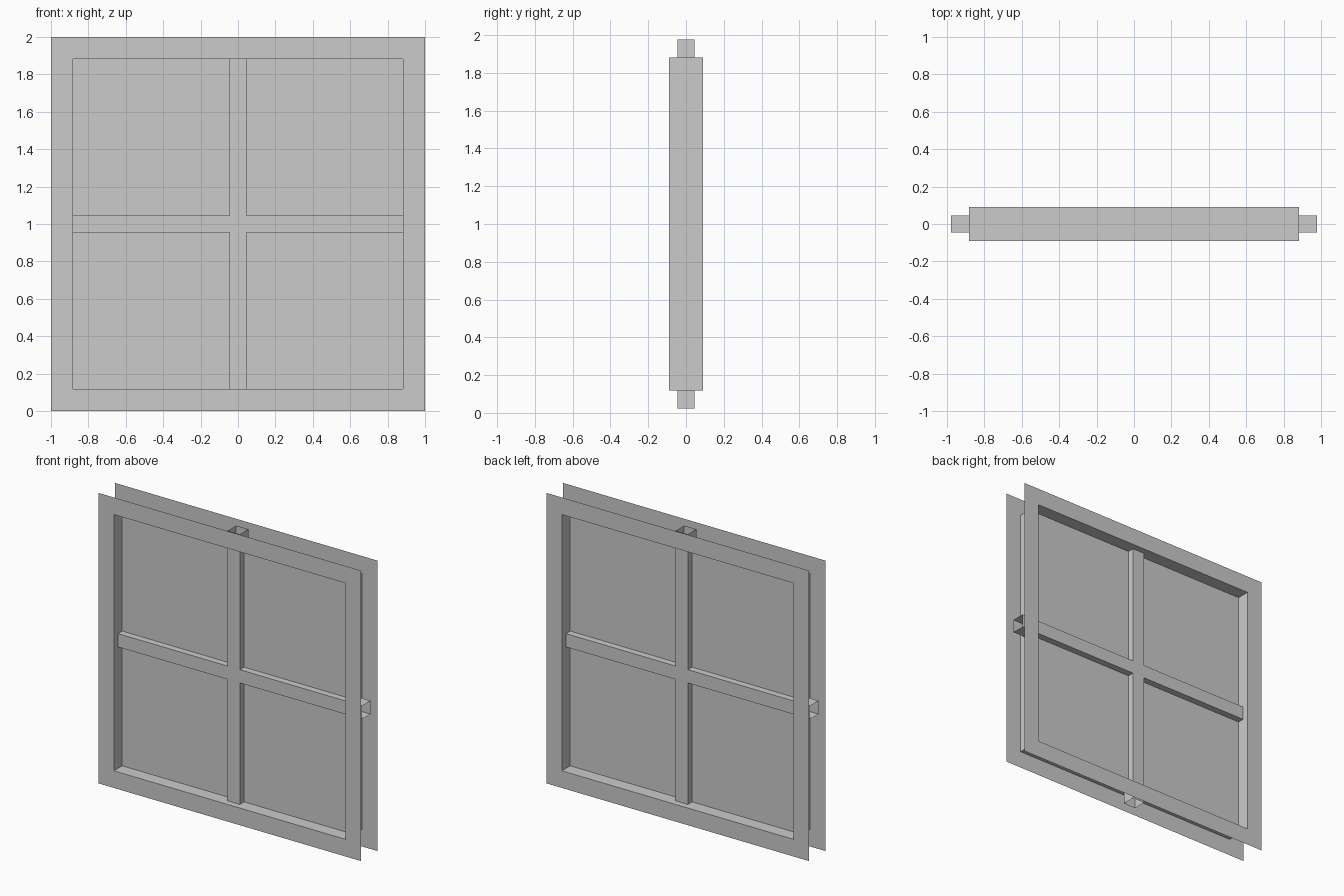
import bpy, bmesh

if "Cube" in bpy.data.objects:
    bpy.data.objects.remove(bpy.data.objects["Cube"])

OUT, INN, DEP = 1.0, 0.882, 0.09     # frame outer half, opening half, half depth
BAR, TIP = 0.046, 0.978              # glazing bar half width, bar half length
CZ = 1.0                             # centre height


def make(name, build):
    bm = bmesh.new()
    build(bm)
    bmesh.ops.recalc_face_normals(bm, faces=bm.faces)
    me = bpy.data.meshes.new(name)
    bm.to_mesh(me)
    bm.free()
    ob = bpy.data.objects.new(name, me)
    bpy.context.collection.objects.link(ob)
    return ob


def loop(bm, pts, y):
    return [bm.verts.new((x, y, CZ + z)) for x, z in pts]


def bridge(bm, a, b, skip=()):
    n = len(a)
    for i in range(n):
        if i not in skip:
            j = (i + 1) % n
            bm.faces.new((a[i], a[j], b[j], b[i]))


def square(h):
    return [(-h, -h), (h, -h), (h, h), (-h, h)]


# Frame: open channel section (flange, reveal, flange) carried round a square
def frame(bm):
    section = [(OUT, -DEP), (INN, -DEP), (INN, DEP), (OUT, DEP)]
    loops = [loop(bm, square(h), y) for h, y in section]
    for a, b in zip(loops, loops[1:]):
        bridge(bm, a, b)


# Glazing bars: one hollow cross, left open at its four tips
def bars(bm):
    arm = [(TIP, -BAR), (TIP, BAR), (BAR, BAR)]
    pts = []
    for _ in range(4):
        pts += arm
        arm = [(-z, x) for x, z in arm]
    front, back = loop(bm, pts, -BAR), loop(bm, pts, BAR)
    bridge(bm, front, back, skip=(0, 3, 6, 9))
    bm.faces.new(front)
    bm.faces.new(back[::-1])


# Glass: single sheet in the middle of the reveal
def glass(bm):
    bm.faces.new(loop(bm, square(INN), 0))


make("window_frame", frame)
make("glazing_bars", bars)
make("glass_pane", glass)
